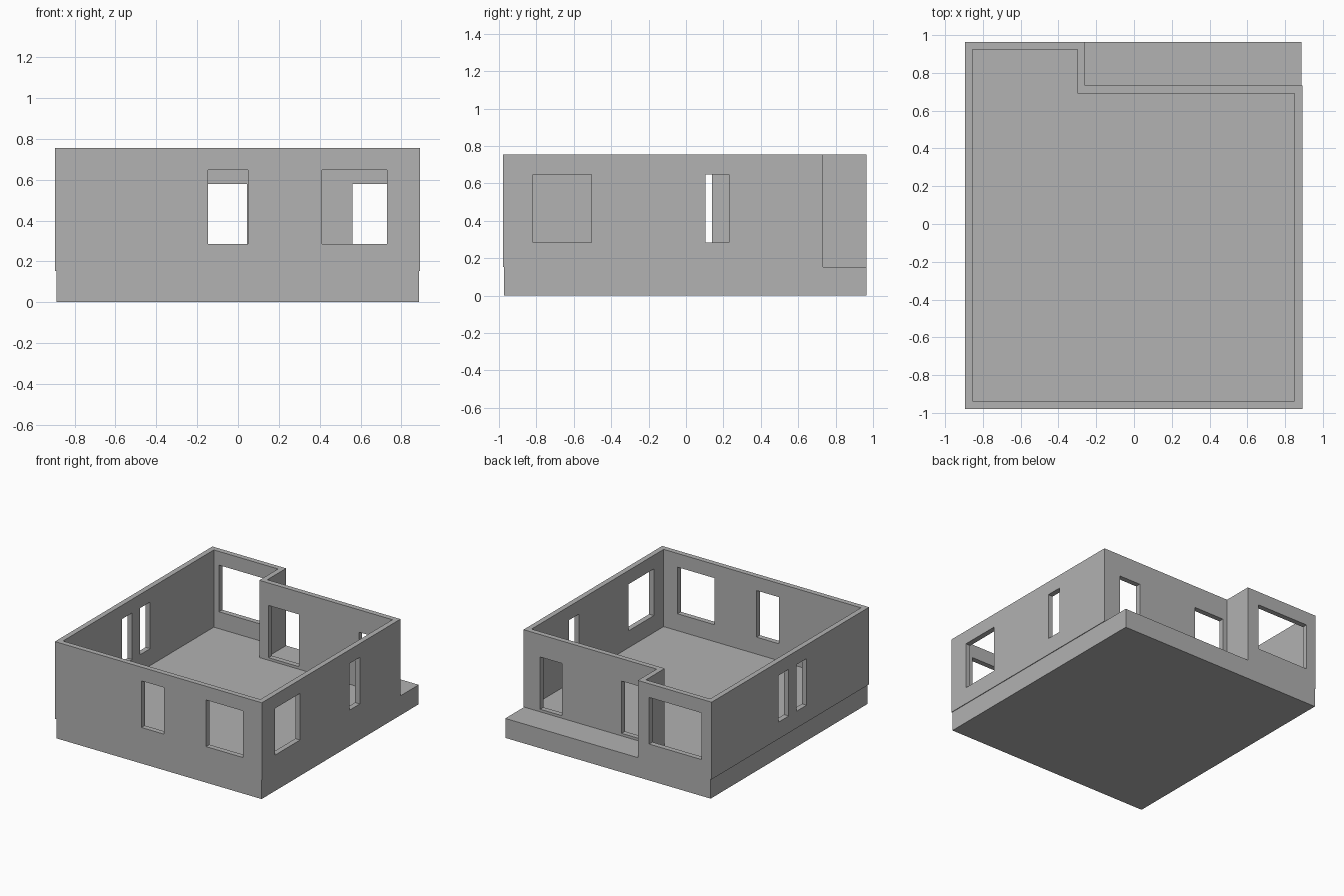
import bpy
import bmesh
from mathutils import Vector

cube = bpy.data.objects.get("Cube")
if cube:
    bpy.data.objects.remove(cube, do_unlink=True)

FLOOR, TOP = 0.152, 0.755
LEFT, RIGHT, FRONT, BACK = -0.896, 0.891, -0.979, 0.964
STEP_X, STEP_Y = -0.259, 0.732
THICK = 0.041

grey = bpy.data.materials.new("plaster_grey")
grey.use_nodes = True
grey.diffuse_color = (0.445, 0.445, 0.445, 1)
grey.node_tree.nodes["Principled BSDF"].inputs["Base Color"].default_value = grey.diffuse_color


def add_object(name, bm):
    bmesh.ops.recalc_face_normals(bm, faces=bm.faces)
    mesh = bpy.data.meshes.new(name)
    bm.to_mesh(mesh)
    bm.free()
    mesh.materials.append(grey)
    obj = bpy.data.objects.new(name, mesh)
    bpy.context.scene.collection.objects.link(obj)
    return obj


def add_box(bm, low, high):
    low, high = Vector(low), Vector(high)
    verts = bmesh.ops.create_cube(bm, size=1)["verts"]
    bmesh.ops.scale(bm, vec=high - low, verts=verts)
    bmesh.ops.translate(bm, vec=(low + high) / 2, verts=verts)


# Floor slab, slightly set back under the walls and flush at the back
bm = bmesh.new()
add_box(bm, (LEFT + 0.008, FRONT + 0.005, 0), (RIGHT - 0.005, BACK, FLOOR))
add_object("floor_slab", bm)


# Wall ring with a stepped back corner
def outline(inset):
    l, r, f, b = LEFT + inset, RIGHT - inset, FRONT + inset, BACK - inset
    sx, sy = STEP_X - inset, STEP_Y - inset
    return [(l, f), (r, f), (r, sy), (sx, sy), (sx, b), (l, b)]


bm = bmesh.new()
outer, inner = ([bm.verts.new((x, y, FLOOR)) for x, y in outline(i)] for i in (0, THICK))
ring = []
for i in range(len(outer)):
    j = (i + 1) % len(outer)
    ring.append(bm.faces.new((outer[i], outer[j], inner[j], inner[i])))
raised = bmesh.ops.extrude_face_region(bm, geom=ring)["geom"]
bmesh.ops.translate(bm, vec=(0, 0, TOP - FLOOR),
                    verts=[g for g in raised if isinstance(g, bmesh.types.BMVert)])
walls = add_object("walls", bm)

# Openings: wall axis, wall outer face, inward direction, start and end along the wall
WINDOW, DOOR = (0.284, 0.648), (0.172, 0.58)
openings = [
    ("x", FRONT, 1, -0.148, 0.048, WINDOW),
    ("x", FRONT, 1, 0.41, 0.73, WINDOW),
    ("x", BACK, -1, -0.81, -0.357, WINDOW),
    ("x", STEP_Y, -1, -0.22, 0.044, DOOR),
    ("x", STEP_Y, -1, 0.56, 0.747, DOOR),
    ("y", RIGHT, -1, -0.818, -0.506, WINDOW),
    ("y", RIGHT, -1, 0.104, 0.231, WINDOW),
    ("y", LEFT, 1, -0.208, -0.084, WINDOW),
    ("y", LEFT, 1, 0.012, 0.138, WINDOW),
]
bm = bmesh.new()
for axis, face, inward, start, end, (sill, head) in openings:
    near, far = sorted((face - inward * 0.02, face + inward * (THICK + 0.02)))
    if axis == "x":
        add_box(bm, (start, near, sill), (end, far, head))
    else:
        add_box(bm, (near, start, sill), (far, end, head))
cutter = add_object("opening_cutter", bm)
cutter.hide_render = True

# Cut the openings and keep the finished mesh
cut = walls.modifiers.new("openings", "BOOLEAN")
cut.operation = "DIFFERENCE"
cut.solver = "EXACT"
cut.object = cutter
bpy.context.view_layer.update()
finished = bpy.data.meshes.new_from_object(walls.evaluated_get(bpy.context.evaluated_depsgraph_get()))
walls.modifiers.clear()
walls.data = finished
bpy.data.objects.remove(cutter, do_unlink=True)
